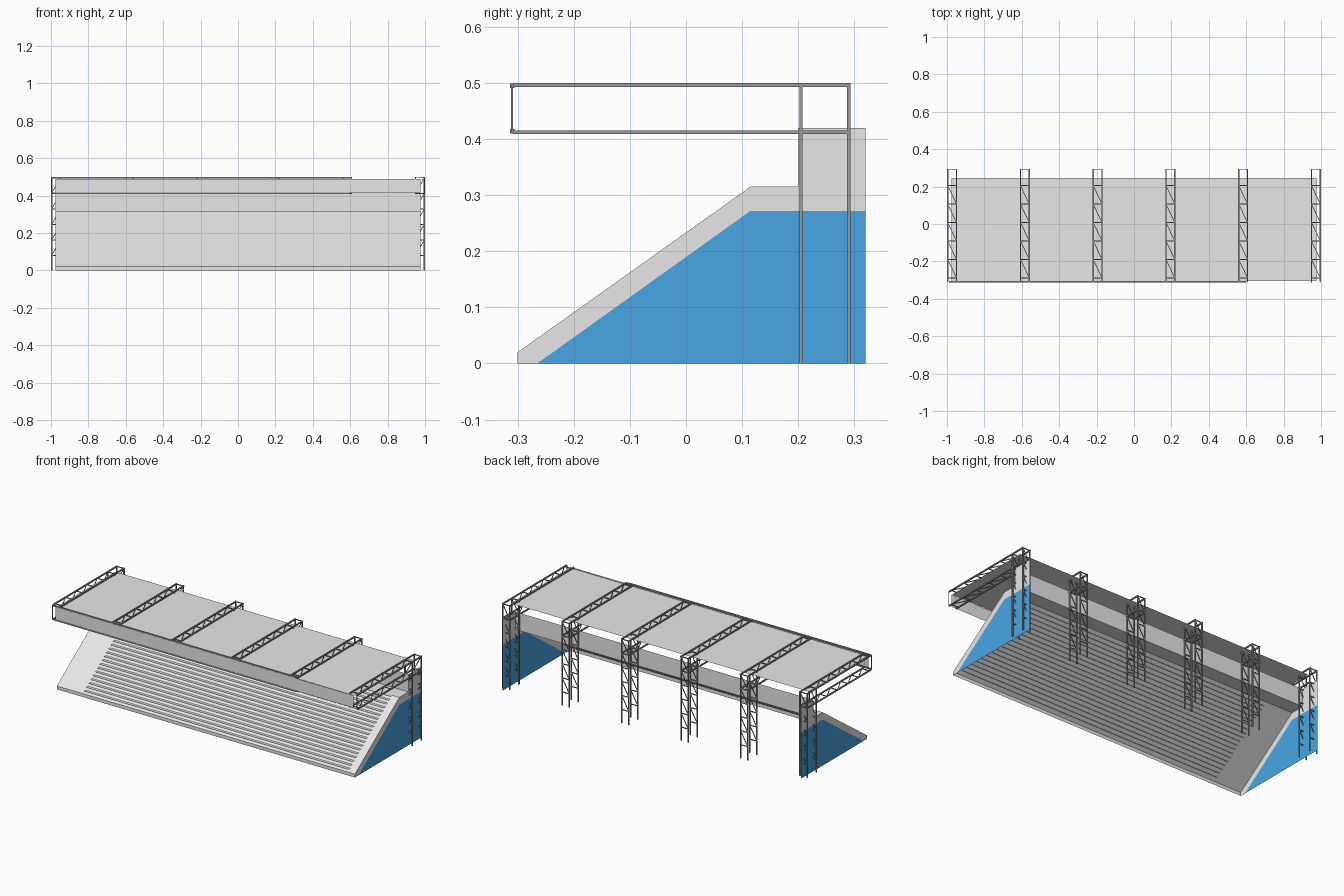
import bpy, bmesh
from mathutils import Vector

cube = bpy.data.objects.get("Cube")
if cube:
    bpy.data.objects.remove(cube)


def material(name, rgb):
    m = bpy.data.materials.new(name)
    m.use_nodes = True
    m.diffuse_color = (*rgb, 1)
    m.node_tree.nodes["Principled BSDF"].inputs["Base Color"].default_value = (*rgb, 1)
    return m


GREY = material("light_grey", (0.8, 0.8, 0.8))
BLUE = material("panel_blue", (0.065, 0.38, 0.78))
STEEL = material("steel_grey", (0.32, 0.32, 0.32))


def finish(name, bm, mat):
    mesh = bpy.data.meshes.new(name)
    bm.to_mesh(mesh)
    bm.free()
    mesh.materials.append(mat)
    obj = bpy.data.objects.new(name, mesh)
    bpy.context.collection.objects.link(obj)
    return obj


def end_sheet(name, x, outline, mat):
    """Flat panel across the end at x, from a (y, z) outline."""
    bm = bmesh.new()
    bm.faces.new([bm.verts.new((x, y, z)) for y, z in outline])
    finish(name, bm, mat)


def long_sheet(name, profile, x0=-0.975, x1=0.975):
    """Thin sheet swept along x from a (y, z) profile."""
    bm = bmesh.new()
    rows = [[bm.verts.new((x, y, z)) for x in (x0, x1)] for y, z in profile]
    for (a, b), (c, d) in zip(rows, rows[1:]):
        bm.faces.new((a, b, d, c))
    finish(name, bm, GREY)


def beam(bm, a, b, t):
    """Square bar of thickness t between two points."""
    a, b = Vector(a), Vector(b)
    d = b - a
    rot = d.to_track_quat('Z', 'X').to_matrix().to_4x4()
    verts = bmesh.ops.create_cube(bm, size=1)["verts"]
    bmesh.ops.scale(bm, vec=(t, t, d.length), verts=verts)
    bmesh.ops.transform(bm, matrix=rot, verts=verts)
    bmesh.ops.translate(bm, vec=(a + b) / 2, verts=verts)


# Terrace: front lip, sloping deck, walkway and back wall
END = 0.975
FRONT, LIP, WALK, BACK, REAR = -0.3, 0.02, 0.115, 0.2, 0.32
TOP, BLUE_TOP, WALL_TOP = 0.315, 0.272, 0.42
outline = [(FRONT, 0), (FRONT, LIP), (WALK, TOP), (BACK, TOP), (BACK, WALL_TOP)]
long_sheet("terrace_deck", outline)

# Rows of thin treads passing through the sloping deck
ROWS = 20
for i in range(ROWS):
    f = (i + 1) / ROWS
    y = FRONT + f * (WALK - FRONT)
    z = LIP + f * (TOP - LIP)
    long_sheet("tread_%d" % (i + 1), [(y - 0.018, z), (y + 0.003, z)], -0.8, 0.93)

# Roof sheet and front fascia
ROOF = 0.487
long_sheet("roof_sheet", [(-0.306, ROOF), (0.245, ROOF)])
long_sheet("roof_fascia", [(-0.3125, 0.416), (-0.3125, ROOF + 0.003)])

# End panels: blue infill under a grey border
blue_outline = [(-0.265, 0), (WALK, BLUE_TOP), (REAR, BLUE_TOP), (REAR, 0)]
border = outline + [(REAR, WALL_TOP), (REAR, BLUE_TOP), (WALK, BLUE_TOP), (-0.265, 0)]
for side, x in (("left", END), ("right", -END)):
    end_sheet(side + "_end_panel", x, blue_outline, BLUE)
    end_sheet(side + "_end_border", x, border, GREY)

# Steel frames: four posts and four roof chords, laced across their width
FRONT_POST, REAR_POST = 0.205, 0.29
HIGH, LOW, NOSE = 0.496, 0.412, -0.308
HALF, POST, CHORD, LACE = 0.0235, 0.006, 0.007, 0.0045


def lacing(bm, xc, half, start, end, bays):
    """Rungs and diagonals between the two sides of a frame."""
    start, end = Vector((0, *start)), Vector((0, *end))
    left, right = Vector((xc - half, 0, 0)), Vector((xc + half, 0, 0))
    for i in range(bays + 1):
        p = start.lerp(end, i / bays)
        beam(bm, p + left, p + right, LACE)
        if i < bays:
            q = start.lerp(end, (i + 1) / bays)
            beam(bm, p + left, q + right, LACE * 0.8)


for n in range(6):
    xc = -0.9725 + 0.389 * n
    bm = bmesh.new()
    for x in (xc - HALF, xc + HALF):
        for y in (FRONT_POST, REAR_POST):
            beam(bm, (x, y, 0), (x, y, 0.5), POST)
        for z in (HIGH, LOW):
            beam(bm, (x, NOSE, z), (x, REAR_POST + 0.003, z), CHORD)
        beam(bm, (x, NOSE - 0.002, LOW), (x, NOSE - 0.002, HIGH), 0.003)
    for y in (FRONT_POST, REAR_POST):
        lacing(bm, xc, HALF, (y, 0.08), (y, HIGH), 5)
    for z in (HIGH, LOW):
        lacing(bm, xc, -HALF, (NOSE + 0.02, z), (FRONT_POST, z), 5)
        beam(bm, (xc - HALF, REAR_POST, z), (xc + HALF, REAR_POST, z), LACE)
    finish("roof_frame_%d" % (n + 1), bm, STEEL)

# Long rails along the front edge of the roof
bm = bmesh.new()
for z in (HIGH - 0.001, LOW + 0.002):
    beam(bm, (-0.99, NOSE - 0.002, z), (0.6, NOSE - 0.002, z), 0.008)
finish("front_rails", bm, STEEL)
